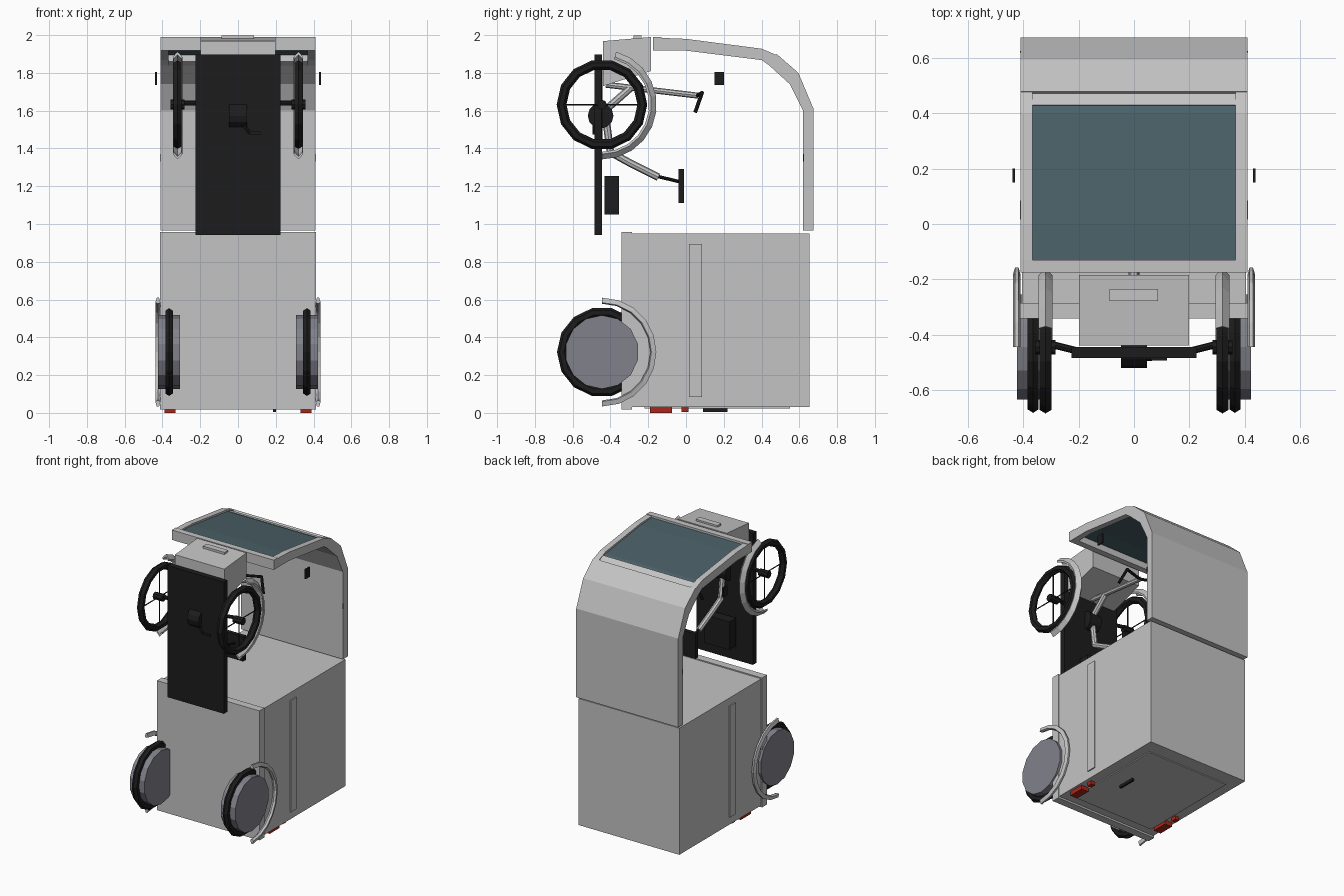
import bpy, bmesh, math
from mathutils import Vector, Matrix

if "Cube" in bpy.data.objects:
    bpy.data.objects.remove(bpy.data.objects["Cube"])


def mat(name, c):
    m = bpy.data.materials.new(name)
    m.diffuse_color = (*c, 1)
    m.use_nodes = True
    m.node_tree.nodes["Principled BSDF"].inputs["Base Color"].default_value = m.diffuse_color
    return m


BODY = mat("body_grey", (0.55, 0.55, 0.55))
BLACK = mat("black", (0.012, 0.012, 0.012))
GLASS = mat("tinted_glass", (0.07, 0.12, 0.14))
DISC = mat("wheel_cover_grey", (0.22, 0.22, 0.26))
RED = mat("lamp_red", (0.4, 0.02, 0.01))


def make(name, bm, material):
    bmesh.ops.recalc_face_normals(bm, faces=bm.faces)
    me = bpy.data.meshes.new(name)
    bm.to_mesh(me)
    bm.free()
    me.materials.append(material)
    ob = bpy.data.objects.new(name, me)
    bpy.context.collection.objects.link(ob)
    return ob


def box(name, x, y, z, material):
    return extrude(name, [(y[0], z[0]), (y[1], z[0]), (y[1], z[1]), (y[0], z[1])], x[0], x[1], material)


def extrude(name, pts, x0, x1, material):
    """Side profile of (y, z) points extruded along x."""
    bm = bmesh.new()
    a = [bm.verts.new((x0, *p)) for p in pts]
    b = [bm.verts.new((x1, *p)) for p in pts]
    bm.faces.new(a)
    bm.faces.new(b)
    n = len(pts)
    for i in range(n):
        bm.faces.new((a[i], a[(i + 1) % n], b[(i + 1) % n], b[i]))
    return make(name, bm, material)


def tube(name, pts, r, material, sides=8):
    """Straight cylinders joined along a path."""
    bm = bmesh.new()
    for p, q in zip(pts, pts[1:]):
        p, q = Vector(p), Vector(q)
        d = q - p
        m = Matrix.Translation((p + q) / 2) @ d.to_track_quat('Z', 'Y').to_matrix().to_4x4()
        bmesh.ops.create_cone(bm, cap_ends=True, segments=sides, radius1=r, radius2=r,
                              depth=d.length + r * 0.5, matrix=m)
    return make(name, bm, material)


def sweep(name, section, cx, cy, cz, a0, a1, steps, material):
    """(radius, x) section turned round an x-axis; closed if a full circle."""
    bm = bmesh.new()
    full = abs(a1 - a0) >= 360
    rings = []
    for i in range(steps if full else steps + 1):
        a = math.radians(a0 + (a1 - a0) * i / steps)
        rings.append([bm.verts.new((cx + x, cy + r * math.cos(a), cz + r * math.sin(a))) for r, x in section])
    pairs = list(zip(rings, rings[1:])) + ([(rings[-1], rings[0])] if full else [])
    n = len(section)
    for p, q in pairs:
        for j in range(n):
            bm.faces.new((p[j], p[(j + 1) % n], q[(j + 1) % n], q[j]))
    if not full:
        bm.faces.new(rings[0])
        bm.faces.new(rings[-1])
    return make(name, bm, material)


# Cargo box with sill, rear door and side strips
box("cargo_box", (-0.405, 0.405), (-0.335, 0.655), (0.03, 0.95), BODY)
box("cargo_sill", (-0.412, 0.412), (-0.342, -0.285), (0.017, 0.958), BODY)
box("rear_door", (-0.33, 0.33), (-0.22, 0.55), (0.023, 0.031), BODY)
box("door_handle", (0.185, 0.2), (0.09, 0.22), (0.004, 0.024), BLACK)

# Canopy: solid bent rear panel, side rails, cross bars and glass
panel = [(0.675, 0.965), (0.675, 1.61), (0.595, 1.8), (0.48, 1.9), (0.44, 1.84),
         (0.55, 1.74), (0.62, 1.6), (0.62, 0.965)]
extrude("canopy_panel", panel, -0.41, 0.41, BODY)
rail = [(-0.175, 1.918), (-0.175, 1.987), (0.0, 1.98), (0.4, 1.928), (0.49, 1.89),
        (0.44, 1.84), (0.4, 1.868), (0.0, 1.918)]
for s in (-1, 1):
    extrude("canopy_rail", rail, s * 0.367, s * 0.41, BODY)
box("canopy_front_bar", (-0.41, 0.41), (-0.175, -0.13), (1.918, 1.989), BODY)
extrude("canopy_rear_bar", [(0.43, 1.915), (0.475, 1.885), (0.445, 1.845), (0.42, 1.86)], -0.37, 0.37, BODY)
extrude("windscreen", [(-0.14, 1.975), (0.0, 1.968), (0.4, 1.915), (0.44, 1.9),
                       (0.44, 1.89), (0.4, 1.905), (0.0, 1.958), (-0.14, 1.965)], -0.368, 0.368, GLASS)

# Floor board, nose box and battery
box("floor_board", (-0.226, 0.226), (-0.485, -0.445), (0.942, 1.898), BLACK)
extrude("nose_box", [(-0.44, 1.73), (-0.185, 1.81), (-0.185, 1.99), (-0.44, 1.968)], -0.198, 0.198, BODY)
extrude("nose_lamp", [(-0.278, 1.98), (-0.235, 1.98), (-0.235, 1.998), (-0.278, 1.998)], -0.088, 0.086, BODY)
box("battery", (-0.1, 0.1), (-0.432, -0.355), (1.05, 1.255), BLACK)

# Bike frame, seat, handlebar
tube("steering_stem", [(0, -0.42, 1.737), (0, 0.06, 1.68)], 0.016, BODY)
tube("frame_tube", [(0, -0.3, 1.715), (0, -0.43, 1.6), (0, -0.4, 1.38), (0, -0.3, 1.325), (0, -0.15, 1.25)],
     0.02, BODY)
tube("seat_post", [(0, -0.15, 1.252), (0, -0.04, 1.225)], 0.009, BLACK)
extrude("seat", [(-0.04, 1.11), (-0.01, 1.11), (-0.01, 1.29), (-0.04, 1.29)], -0.07, 0.07, BLACK)
tube("handlebar", [(-0.17, 0.05, 1.595), (-0.13, 0.085, 1.695), (0, 0.06, 1.68),
                   (0.13, 0.085, 1.695), (0.17, 0.05, 1.595)], 0.01, BLACK)

# Crank, chain ring and pedals
tube("chain_ring", [(-0.03, -0.452, 1.573), (0.03, -0.452, 1.573)], 0.068, BLACK, 12)
tube("crank", [(-0.03, -0.45, 1.573), (-0.03, -0.49, 1.575), (0.05, -0.49, 1.5), (0.06, -0.49, 1.48)], 0.007, BLACK, 6)
box("pedal_left", (-0.04, 0.035), (-0.5, -0.485), (1.55, 1.595), BLACK)
box("pedal_right", (0.06, 0.12), (-0.494, -0.485), (1.475, 1.49), BLACK)


def tyre(r, w):
    return [(r, 0), (r - 0.013, w), (r - 0.037, w), (r - 0.052, 0), (r - 0.037, -w), (r - 0.013, -w)]


# Wheels, guards, axles and small side parts, on both sides
FY, FZ, RY, RZ = -0.445, 1.632, -0.445, 0.322
for s in (-1, 1):
    x = s * 0.32
    sweep("front_tyre", tyre(0.24, 0.022), x, FY, FZ, 0, 360, 14, BLACK)
    tube("front_hub", [(x - 0.03, FY, FZ), (x + 0.03, FY, FZ)], 0.026, BLACK, 8)
    for a in (0, 90):
        c, d = 0.2 * math.cos(math.radians(a)), 0.2 * math.sin(math.radians(a))
        tube("spoke", [(x, FY - c, FZ - d), (x, FY + c, FZ + d)], 0.004, BLACK, 6)
    tube("front_axle", [(s * 0.2, -0.46, 1.64), (s * 0.28, -0.44, 1.64), (s * 0.34, -0.44, 1.64)],
         0.013, BLACK)
    sweep("front_mudguard", [(0.262, -0.025), (0.29, 0), (0.262, 0.025), (0.25, 0.022), (0.274, 0), (0.25, -0.022)],
          x, FY, FZ, -90, 75, 10, BODY)

    x = s * 0.365
    sweep("rear_tyre", tyre(0.238, 0.02), x, RY, RZ, 0, 360, 14, BLACK)
    tube("rear_wheel_cover", [(x - 0.01, RY, RZ), (x + 0.01, RY, RZ)], 0.195, DISC, 14)
    tube("rear_hub", [(x - 0.025, RY, RZ), (x + 0.025, RY, RZ)], 0.022, BLACK, 5)
    sweep("rear_mudguard", [(0.262, -0.014), (0.288, -0.006), (0.288, 0.006), (0.262, 0.014), (0.256, 0)],
          s * 0.424, RY, RZ, -90, 90, 10, BODY)

    box("side_strip", (s * 0.404, s * 0.413), (0.016, 0.085), (0.085, 0.895), BODY)
    extrude("mirror", [(0.15, 1.735), (0.2, 1.735), (0.2, 1.805), (0.15, 1.805)], s * 0.43, s * 0.44, BLACK)
    box("tail_lamp", (s * 0.33, s * 0.388), (-0.19, -0.075), (0.0, 0.031), RED)
    box("small_tail_lamp", (s * 0.345, s * 0.378), (-0.025, 0.012), (0.004, 0.031), RED)
    box("hinge", (s * 0.405, s * 0.412), (0.62, 0.625), (1.33, 1.37), BLACK)
